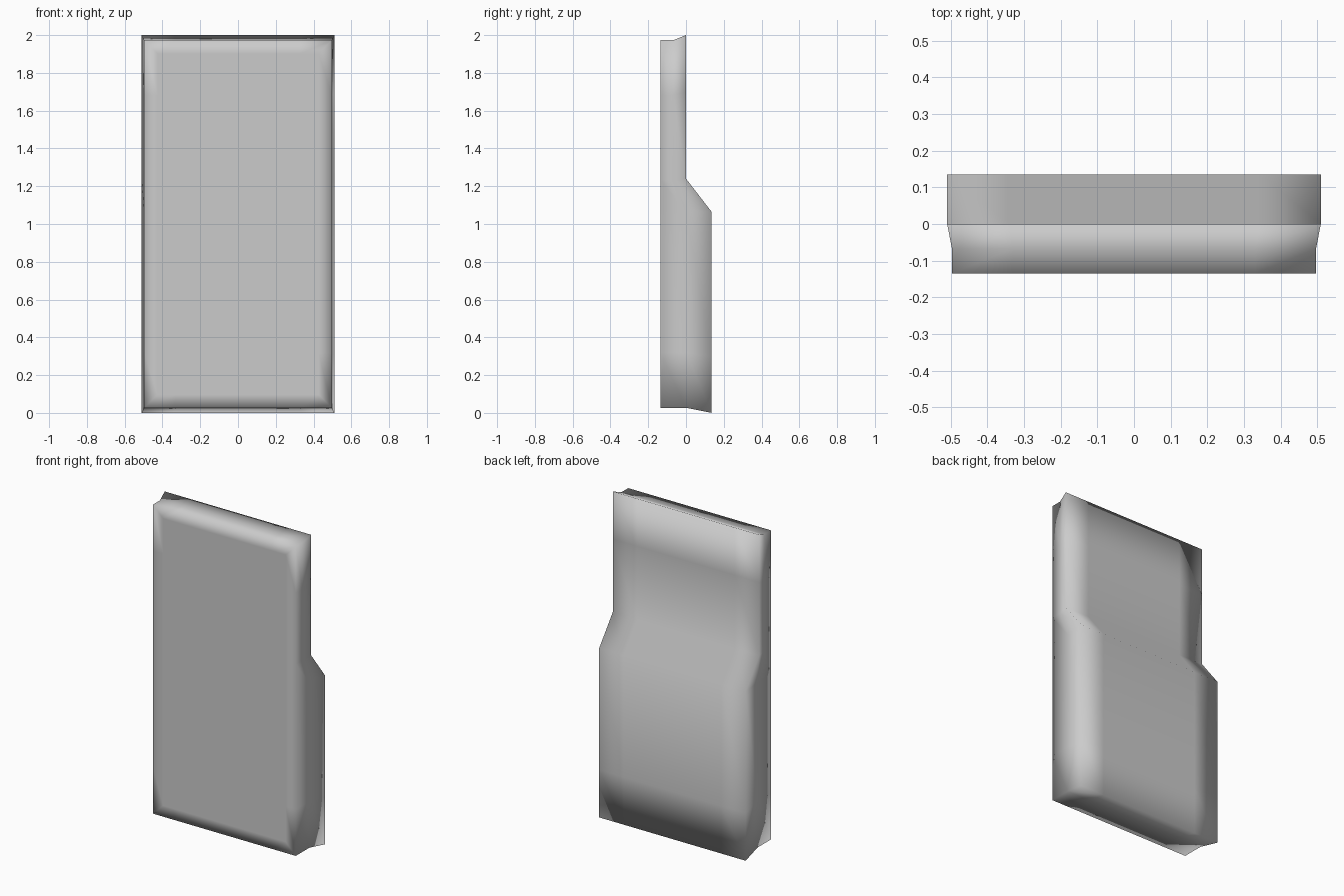
import bpy, bmesh

if "Cube" in bpy.data.objects:
    bpy.data.objects.remove(bpy.data.objects["Cube"])

XS = [-0.51, -0.34, 0.34, 0.51]
ZS = [0.0, 0.30, 1.065, 1.24, 1.70, 2.0]
FRONT = -0.135


def back_y(z):
    # thick lower half, thin upper half, joined by a slope
    return 0.135 if z < 1.1 else 0.0


bm = bmesh.new()

# stepped back panel
grid = [[bm.verts.new((x, back_y(z), z)) for x in XS] for z in ZS]
for j in range(len(ZS) - 1):
    for i in range(len(XS) - 1):
        bm.faces.new((grid[j][i], grid[j][i + 1], grid[j + 1][i + 1], grid[j + 1][i]))

# outline of the back, walked round once
outline = (grid[0][:] + [r[-1] for r in grid[1:]]
           + grid[-1][-2::-1] + [r[0] for r in grid[-2:0:-1]])


def ring(depth):
    # inset copy of the outline, part way from back (0) to front (1)
    return [bm.verts.new((v.co.x * 0.974,
                          v.co.y + (FRONT - v.co.y) * depth,
                          1.0 + (v.co.z - 1.0) * 0.973)) for v in outline]


# flared rear lip, then straight side walls
rings = [outline, ring(0.5), ring(1.0)]
n = len(outline)
for a, b in zip(rings, rings[1:]):
    for k in range(n):
        m = (k + 1) % n
        bm.faces.new((a[k], a[m], b[m], b[k]))

# flat front with a soft-shaded border
front = bm.faces.new(rings[-1])
bmesh.ops.recalc_face_normals(bm, faces=bm.faces[:])
bmesh.ops.inset_region(bm, faces=[front], thickness=0.07, use_even_offset=True)
for f in bm.faces:
    f.smooth = True

mesh = bpy.data.meshes.new("slab_body")
bm.to_mesh(mesh)
bm.free()
body = bpy.data.objects.new("slab_body", mesh)
bpy.context.collection.objects.link(body)

grey = bpy.data.materials.new("plain grey")
grey.diffuse_color = (0.6, 0.6, 0.6, 1.0)
grey.use_nodes = True
grey.node_tree.nodes["Principled BSDF"].inputs["Base Color"].default_value = grey.diffuse_color
mesh.materials.append(grey)
